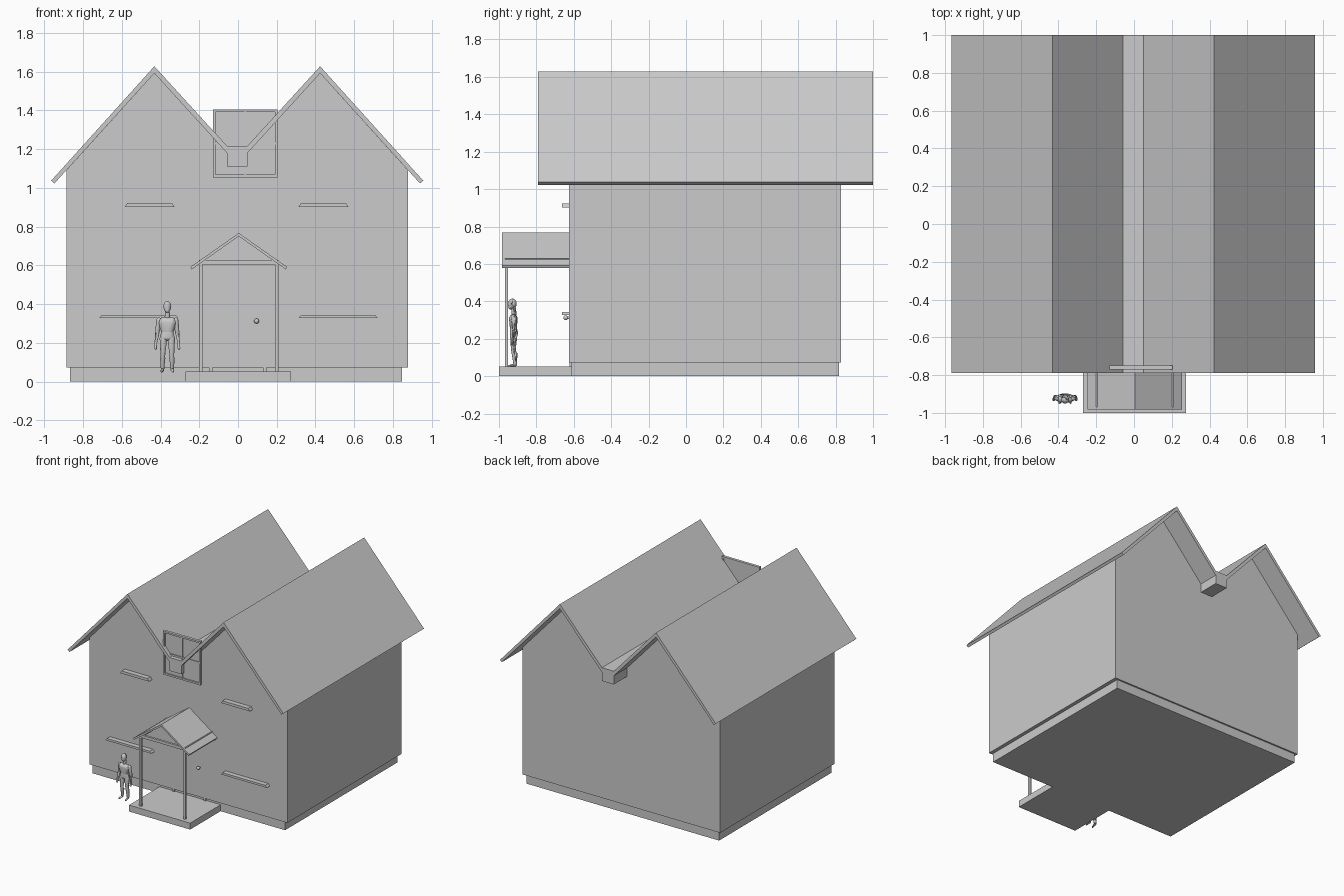
import bpy, bmesh
from mathutils import Vector, Matrix

if "Cube" in bpy.data.objects:
    bpy.data.objects.remove(bpy.data.objects["Cube"])


def finish(bm, name):
    bmesh.ops.recalc_face_normals(bm, faces=bm.faces)
    me = bpy.data.meshes.new(name)
    bm.to_mesh(me)
    bm.free()
    ob = bpy.data.objects.new(name, me)
    bpy.context.collection.objects.link(ob)
    return ob


def prism(name, profile, y0, y1):
    """Extrude an x-z outline from y0 to y1."""
    bm = bmesh.new()
    face = bm.faces.new([bm.verts.new((x, y0, z)) for x, z in profile])
    out = bmesh.ops.extrude_face_region(bm, geom=[face])["geom"]
    verts = [v for v in out if isinstance(v, bmesh.types.BMVert)]
    bmesh.ops.translate(bm, verts=verts, vec=(0, y1 - y0, 0))
    return finish(bm, name)


def box(name, x0, x1, y0, y1, z0, z1):
    return prism(name, [(x0, z0), (x1, z0), (x1, z1), (x0, z1)], y0, y1)


def mirrored(half, cx):
    """Outline half (x > 0) and its mirror image as two lists."""
    return ([(cx + x, z) for x, z in half], [(cx - x, z) for x, z in half])


CX = -0.004

# plinth and double-gabled house body
box("plinth", -0.867, 0.848, -0.612, 0.817, 0, 0.075)
r, l = mirrored([(0.881, 0.072), (0.881, 1.092), (0.428, 1.592), (0.053, 1.18)], CX)
prism("walls", r + l[::-1], -0.625, 0.83)

# twin roofs with a box gutter in the valley
for side, pts in zip(("right", "left"), mirrored(
        [(0.053, 1.217), (0.428, 1.628), (0.961, 1.037),
         (0.944, 1.023), (0.428, 1.592), (0.053, 1.18)], CX)):
    prism(f"roof_{side}", pts, -0.79, 1.0)
box("valley_gutter", CX - 0.053, CX + 0.053, -0.79, 1.0, 1.11, 1.217)

# window standing in front of the valley
wx0, wx1, wz0, wz1, t = -0.13, 0.205, 1.054, 1.405, 0.014
wxm, wzm = (wx0 + wx1) / 2, (wz0 + wz1) / 2
for n, x in (("left", wx0), ("right", wx1 - t)):
    box(f"window_stile_{n}", x, x + t, -0.77, -0.748, wz0, wz1)
for n, z in (("bottom", wz0), ("top", wz1 - t)):
    box(f"window_rail_{n}", wx0 + t, wx1 - t, -0.77, -0.748, z, z + t)
box("window_pane", wx0 + t, wx1 - t, -0.758, -0.754, wz0 + t, wz1 - t)
box("window_mullion", wxm - 0.005, wxm + 0.005, -0.765, -0.75, wz0 + t, wz1 - t)
box("window_transom", wx0 + t, wx1 - t, -0.764, -0.751, wzm - 0.005, wzm + 0.005)

# window sills, slightly wider at the bottom
for n, x0, x1, z0, z1 in (("upper_left", -0.585, -0.328, 0.902, 0.923),
                          ("upper_right", 0.313, 0.57, 0.902, 0.923),
                          ("lower_left", -0.717, -0.307, 0.327, 0.344),
                          ("lower_right", 0.312, 0.722, 0.327, 0.344)):
    prism(f"sill_{n}", [(x0, z0), (x1, z0), (x1 - 0.014, z1), (x0 + 0.014, z1)],
          -0.664, -0.62)

# porch slab, posts, beams and gable roof
box("porch_slab", -0.27, 0.274, -1.0, -0.61, 0, 0.052)
for s, x in (("left", -0.193), ("right", 0.2)):
    box(f"porch_post_{s}", x - 0.009, x + 0.009, -0.969, -0.951, 0.05, 0.61)
    box(f"porch_side_beam_{s}", x - 0.009, x + 0.009, -0.951, -0.62, 0.605, 0.628)
box("porch_front_beam", -0.202, 0.209, -0.969, -0.951, 0.605, 0.628)
r, l = mirrored([(0.249, 0.592), (0.243, 0.579)], 0.004)
prism("porch_roof", [(0.004, 0.767), r[0], r[1], (0.004, 0.75), l[1], l[0]],
      -0.983, -0.62)

# door jamb feet and knob
for s, x in (("left", -0.141), ("right", 0.137)):
    box(f"door_jamb_{s}", x - 0.009, x + 0.009, -0.624, -0.6, 0.05, 0.5)
bm = bmesh.new()
bmesh.ops.create_uvsphere(bm, u_segments=16, v_segments=10, radius=0.013,
                          matrix=Matrix.Translation((0.096, -0.643, 0.312)))
bmesh.ops.create_cone(bm, cap_ends=True, segments=12, radius1=0.007, radius2=0.007, depth=0.03,
                      matrix=Matrix.Translation((0.096, -0.63, 0.312)) @ Matrix.Rotation(1.5708, 4, 'X'))
for f in bm.faces:
    f.smooth = True
finish(bm, "door_knob")


# standing figure: each body part is a hull around ellipsoids
def hull(bm, balls):
    part = bmesh.new()
    for x, y, z, rx, ry, rz in balls:
        bmesh.ops.create_uvsphere(part, u_segments=14, v_segments=10, radius=1,
                                  matrix=Matrix.Translation((x, y, z)) @ Matrix.Diagonal((rx, ry, rz, 1)))
    res = bmesh.ops.convex_hull(part, input=part.verts)
    junk = {g for g in res["geom_interior"] if isinstance(g, bmesh.types.BMVert)}
    bmesh.ops.delete(part, geom=list(junk), context='VERTS')
    tmp = bpy.data.meshes.new("part")
    part.to_mesh(tmp)
    part.free()
    bm.from_mesh(tmp)
    bpy.data.meshes.remove(tmp)


def ball(x, y, z, r):
    return (x, y, z, r, r, r)


bm = bmesh.new()
hull(bm, [(0, -0.005, 0.341, 0.021, 0.023, 0.027), (0, -0.012, 0.322, 0.014, 0.015, 0.014)])
hull(bm, [ball(0, 0.004, 0.285, 0.014), ball(0, 0, 0.325, 0.012)])
hull(bm, [(-0.022, 0, 0.258, 0.024, 0.023, 0.027), (0.022, 0, 0.258, 0.024, 0.023, 0.027),
          (0, 0, 0.205, 0.031, 0.018, 0.02)])
hull(bm, [(0, 0, 0.215, 0.031, 0.018, 0.02), (-0.016, 0.003, 0.182, 0.022, 0.022, 0.02),
          (0.016, 0.003, 0.182, 0.022, 0.022, 0.02)])
for s in (-1, 1):
    chains = [
        [(0.043, 0.002, 0.268, 0.015), (0.052, 0.008, 0.203, 0.011),
         (0.059, -0.002, 0.155, 0.007), (0.06, -0.007, 0.125, 0.007)],
        [(0.02, 0.002, 0.175, 0.02), (0.023, 0, 0.098, 0.013),
         (0.025, 0.01, 0.014, 0.009), (0.029, -0.024, 0.006, 0.006)],
        [(0.024, 0.008, 0.072, 0.014), (0.025, 0.01, 0.02, 0.009)]]
    for chain in chains:
        for a, b in zip(chain, chain[1:]):
            hull(bm, [ball(s * p[0], *p[1:]) for p in (a, b)])
bmesh.ops.translate(bm, verts=bm.verts, vec=(-0.365, -0.923, 0.047))
for f in bm.faces:
    f.smooth = True
finish(bm, "figure")
